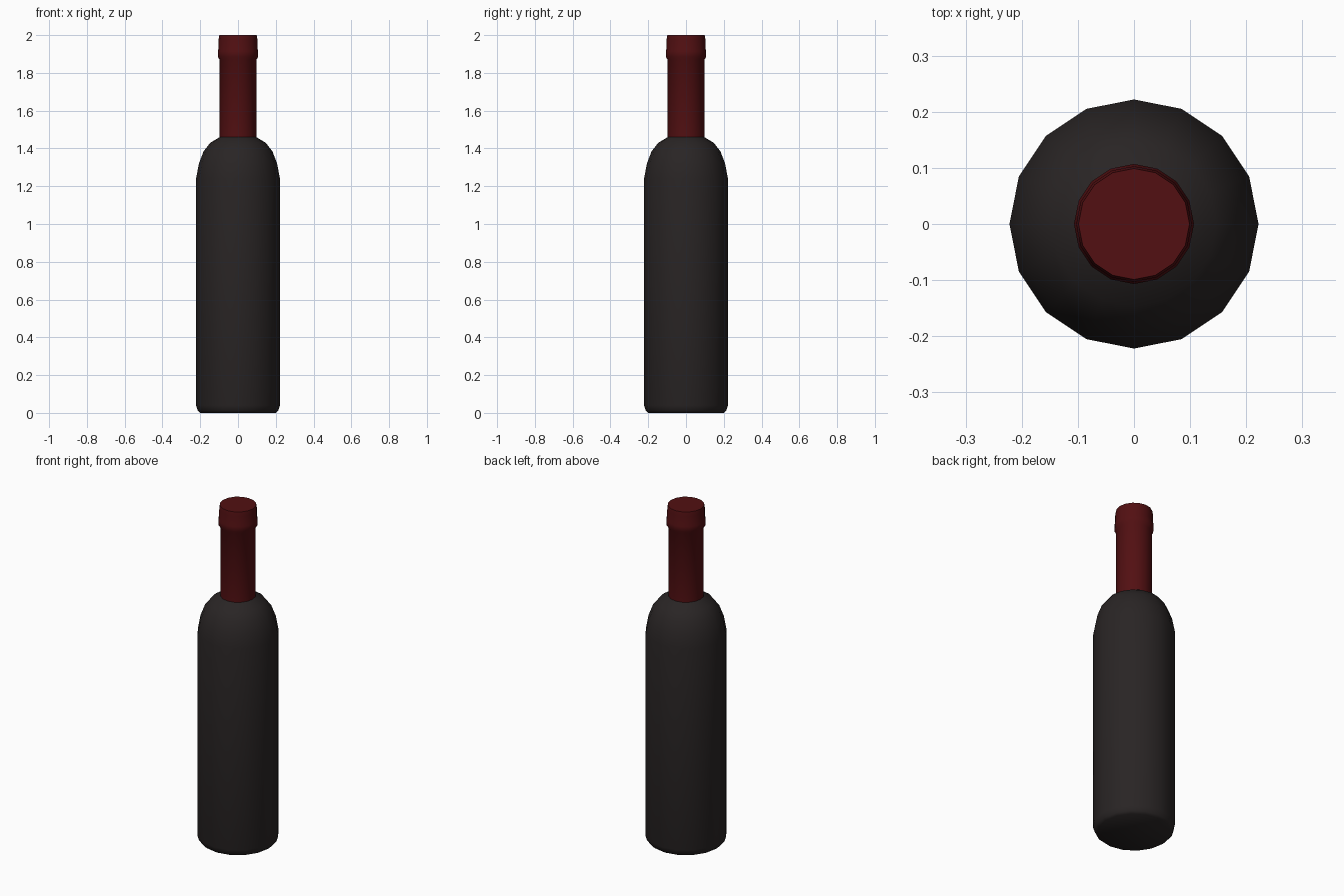
import bpy, bmesh, math

if "Cube" in bpy.data.objects:
    bpy.data.objects.remove(bpy.data.objects["Cube"])

SIDES = 16


def material(name, color):
    m = bpy.data.materials.new(name)
    m.diffuse_color = (*color, 1)
    m.use_nodes = True
    m.node_tree.nodes["Principled BSDF"].inputs["Base Color"].default_value = m.diffuse_color
    return m


def lathe(name, profile, mat, cap_bottom=False, cap_top=False, angle=50):
    """Revolve (radius, height) points around z."""
    bm = bmesh.new()
    rings = []
    for r, z in profile:
        rings.append([bm.verts.new((r * math.cos(2 * math.pi * i / SIDES),
                                    r * math.sin(2 * math.pi * i / SIDES), z))
                      for i in range(SIDES)])
    for lo, hi in zip(rings, rings[1:]):
        for i in range(SIDES):
            j = (i + 1) % SIDES
            bm.faces.new((lo[i], lo[j], hi[j], hi[i]))
    if cap_bottom:
        bm.faces.new(rings[0][::-1])
    if cap_top:
        bm.faces.new(rings[-1])
    mesh = bpy.data.meshes.new(name)
    bm.to_mesh(mesh)
    bm.free()
    mesh.materials.append(mat)
    obj = bpy.data.objects.new(name, mesh)
    bpy.context.collection.objects.link(obj)
    bpy.ops.object.select_all(action='DESELECT')
    obj.select_set(True)
    bpy.context.view_layer.objects.active = obj
    bpy.ops.object.shade_smooth_by_angle(angle=math.radians(angle))
    return obj


glass = material("dark_glass", (0.022, 0.018, 0.018))
foil = material("red_foil", (0.085, 0.005, 0.006))

# Glass body with chamfered foot and rounded shoulder
lathe("bottle_body",
      [(0.20, 0.0), (0.213, 0.012), (0.222, 0.04), (0.222, 1.24),
       (0.207, 1.32), (0.182, 1.385), (0.147, 1.43), (0.097, 1.46)],
      glass, cap_bottom=True)

# Foil-wrapped neck with a raised lip ring and closed top
lathe("neck_foil",
      [(0.097, 1.46), (0.097, 1.87), (0.107, 1.885), (0.107, 1.915),
       (0.103, 1.93), (0.103, 1.975), (0.099, 2.0)],
      foil, cap_top=True)
